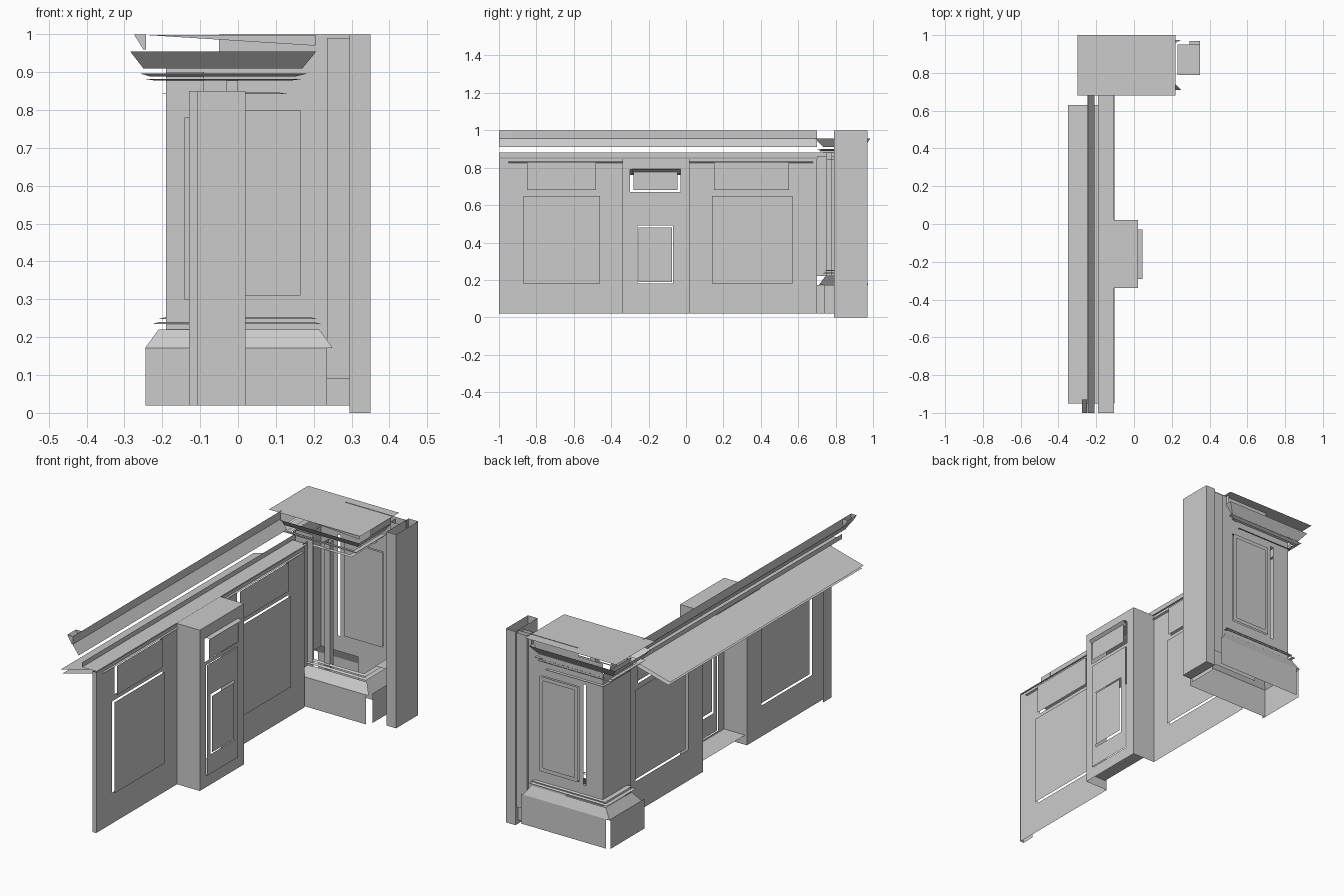
import bpy

def mesh(name, verts, faces):
    me = bpy.data.meshes.new(name)
    me.from_pydata(verts, [], faces)
    me.update()
    ob = bpy.data.objects.new(name, me)
    bpy.context.collection.objects.link(ob)
    return ob

AXES = {'x': lambda c, u, v: (c, u, v),
        'y': lambda c, u, v: (u, c, v),
        'z': lambda c, u, v: (u, v, c)}

def sheet(name, axis, c, u0, u1, v0, v1, holes=()):
    """Flat sheet normal to an axis, with rectangular openings."""
    us = sorted({u0, u1, *[h[0] for h in holes], *[h[1] for h in holes]})
    vs = sorted({v0, v1, *[h[2] for h in holes], *[h[3] for h in holes]})
    n = len(vs)
    verts = [AXES[axis](c, u, v) for u in us for v in vs]
    faces = []
    for i in range(len(us) - 1):
        for j in range(n - 1):
            u, v = (us[i] + us[i+1]) / 2, (vs[j] + vs[j+1]) / 2
            if not any(a < u < b and d < v < e for a, b, d, e in holes):
                k = i * n + j
                f = (k, k + n, k + n + 1, k + 1)
                faces.append(f[::-1] if axis == 'y' and c > 0.9 else f)
    return mesh(name, verts, faces)

def loft(name, rects, sides=(0, 1, 2, 3)):
    """Open rectangular rings (x0,x1,y0,y1,z) joined by bands."""
    verts, faces = [], []
    for x0, x1, y0, y1, z in rects:
        verts += [(x0, y0, z), (x1, y0, z), (x1, y1, z), (x0, y1, z)]
    for r in range(len(rects) - 1):
        for i in sides:
            j = (i + 1) % 4
            faces.append((4*r + i, 4*r + j, 4*r + 4 + j, 4*r + 4 + i))
    return mesh(name, verts, faces)

def strip(name, profile, y0, y1):
    """Profile in x,z swept along y."""
    n = len(profile)
    verts = [(x, y, z) for y in (y0, y1) for x, z in profile]
    return mesh(name, verts, [(i, i + 1, n + i + 1, n + i) for i in range(n - 1)])

# panelled counter wall on both sides of the pilaster
bays = [("near", -1.0, -0.34, [(-0.85, -0.48, 0.68, 0.83), (-0.87, -0.46, 0.18, 0.65)]),
        ("far", 0.02, 0.70, [(0.15, 0.55, 0.68, 0.83), (0.14, 0.57, 0.18, 0.65)])]
for side, y0, y1, panels in bays:
    sheet(f"wall_{side}", 'x', -0.11, y0, y1, 0.02, 0.85, panels)
    for k, p in enumerate(panels):
        sheet(f"wall_panel_{side}_{k}", 'x', -0.095, *p)
sheet("wall_return", 'x', -0.12, 0.70, 0.79, 0.22, 0.86)
sheet("wall_end", 'y', -1.0, -0.13, -0.107, 0.02, 0.85)
sheet("wall_inner_end", 'x', -0.13, -1.0, -0.93, 0.02, 0.85)

# pilaster
up, low, inner = (-0.30, -0.03, 0.67, 0.79), (-0.29, -0.035, 0.08, 0.65), (-0.26, -0.07, 0.18, 0.49)
sheet("pilaster_front", 'x', 0.02, -0.34, 0.02, 0.02, 0.85, [up, low])
for y in (-0.34, 0.02):
    sheet("pilaster_side", 'y', y, -0.11, 0.02, 0.02, 0.85)
sheet("pilaster_top", 'z', 0.85, -0.19, 0.02, -0.34, 0.02)
sheet("pilaster_floor", 'z', 0.07, -0.10, 0.02, -0.34, 0.02)
sheet("pilaster_upper_panel", 'x', 0.03, -0.28, -0.045, 0.68, 0.78)
strip("pilaster_lip", [(0.02, 0.77), (0.045, 0.79), (0.02, 0.793)], -0.29, -0.03)
sheet("pilaster_lower_panel", 'x', 0.025, *low, [inner])
sheet("pilaster_inner_panel", 'x', 0.03, -0.255, -0.075, 0.19, 0.48)

# sloping desk top, ledge and trims
strip("desk_top", [(-0.35, 0.78), (-0.11, 0.845)], -0.95, 0.63)
strip("desk_underside", [(-0.34, 0.762), (-0.11, 0.825)], -0.95, 0.63)
strip("ledge", [(-0.19, 0.88), (-0.19, 0.855), (-0.107, 0.855)], -1.0, 0.72)
strip("ledge_trim", [(-0.11, 0.832), (-0.102, 0.828), (-0.11, 0.824)], -0.95, 0.68)

# floating hand rail
strip("rail", [(-0.21, 0.91), (-0.245, 0.957), (-0.243, 1.0)], -1.0, 0.70)
loft("rail_end", [(-0.25, -0.243, -1.0, -0.93, 0.96), (-0.275, -0.243, -1.0, -0.93, 1.0)])

# corner pedestal: base plates with open corners, sloped plinth
sheet("base_front", 'y', 0.71, -0.245, 0.235, 0.02, 0.172)
sheet("base_back", 'y', 0.975, -0.225, 0.26, 0.02, 0.172)
sheet("base_outer_side", 'x', -0.245, 0.69, 0.965, 0.02, 0.172)
sheet("base_inner_side", 'x', 0.25, 0.74, 0.90, 0.02, 0.172)
loft("base_slope", [(-0.245, 0.25, 0.71, 0.975, 0.172), (-0.21, 0.215, 0.745, 0.955, 0.22)], (0, 2, 3))

# pedestal body, open to the inside corner
panel = (-0.055, 0.165, 0.31, 0.80)
sheet("body_back", 'y', 0.95, -0.19, 0.30, 0.22, 0.955, [panel, (-0.095, -0.08, 0.30, 0.82)])
sheet("body_back_panel", 'y', 0.942, *panel)
sheet("body_panel_frame", 'y', 0.958, *panel, [(-0.035, 0.145, 0.33, 0.78)])
sheet("body_back_upper", 'y', 0.95, -0.05, 0.30, 0.955, 1.0)
sheet("body_back_lower", 'y', 0.95, 0.02, 0.30, 0.02, 0.22)
sheet("body_outer_side", 'x', -0.19, 0.72, 0.95, 0.22, 0.90)
sheet("body_front_strip", 'y', 0.74, -0.19, -0.09, 0.22, 0.90, [(-0.14, -0.12, 0.30, 0.78)])
loft("body_pole", [(-0.03, 0.0, 0.75, 0.78, z) for z in (0.22, 0.88)])

# thin mouldings around the pedestal
for name, a, b in [
        ("lower_moulding", (-0.225, 0.22, 0.73, 0.965, 0.235), (-0.21, 0.20, 0.745, 0.955, 0.24)),
        ("lower_bead", (-0.21, 0.21, 0.74, 0.96, 0.248), (-0.19, 0.19, 0.755, 0.95, 0.253)),
        ("neck", (-0.20, 0.13, 0.74, 0.96, 0.843), (-0.18, 0.11, 0.755, 0.95, 0.846)),
        ("upper_bead", (-0.22, 0.14, 0.74, 0.955, 0.878), (-0.245, 0.17, 0.72, 0.965, 0.882)),
        ("upper_moulding", (-0.23, 0.15, 0.73, 0.955, 0.888), (-0.26, 0.185, 0.70, 0.97, 0.897)),
        ("cornice", (-0.25, 0.17, 0.735, 0.955, 0.91), (-0.285, 0.207, 0.69, 0.985, 0.955))]:
    loft(name, [a, b])

# pedestal cap and its side fascia
sheet("cap_top", 'z', 0.998, -0.30, 0.22, 0.68, 1.0)
sheet("cap_fascia", 'x', 0.205, 0.79, 0.97, 0.955, 0.998)
mesh("cap_front_fascia", [(-0.24, 0.70, 0.998), (0.205, 0.70, 0.998), (0.205, 0.70, 0.97)], [(0, 1, 2)])

# square end post with open top, and the filler beside it
loft("end_post", [(0.295, 0.35, 0.79, 0.97, z) for z in (0.0, 1.0)])
sheet("end_post_bottom", 'z', 0.0, 0.295, 0.35, 0.79, 0.97)
sheet("end_post_shelf", 'z', 0.29, 0.23, 0.35, 0.79, 0.95)
loft("end_post_filler", [(0.235, 0.295, 0.91, 0.96, z) for z in (0.09, 0.99)])
